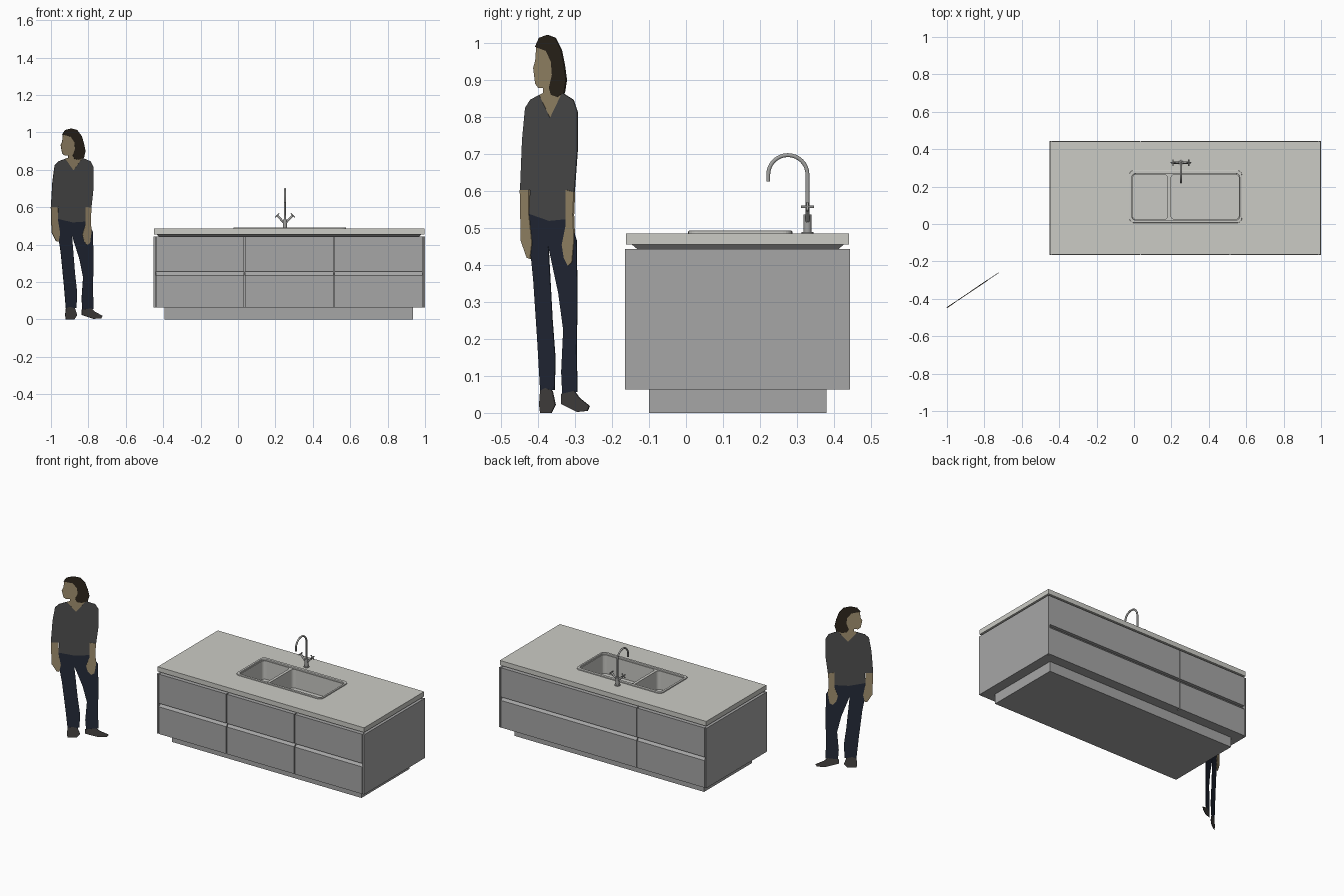
import bpy, bmesh, math
from mathutils import Vector

if "Cube" in bpy.data.objects:
    bpy.data.objects.remove(bpy.data.objects["Cube"], do_unlink=True)


def material(name, r, g, b):
    mat = bpy.data.materials.new(name)
    mat.use_nodes = True
    mat.diffuse_color = (r, g, b, 1)
    mat.node_tree.nodes["Principled BSDF"].inputs["Base Color"].default_value = (r, g, b, 1)
    return mat


CABINET = material("cabinet grey", .38, .38, .38)
STONE = material("worktop stone", .6, .6, .56)
STEEL = material("sink steel", .58, .58, .55)
CHROME = material("tap chrome", .36, .36, .35)
SWEATER = material("charcoal knit", .08, .08, .08)
DENIM = material("dark denim", .018, .024, .042)
SKIN = material("skin", .36, .28, .16)
HAIR = material("dark brown hair", .027, .02, .012)
LEATHER = material("shoe leather", .065, .06, .058)


def finish(name, bm, mat):
    bmesh.ops.recalc_face_normals(bm, faces=bm.faces)
    mesh = bpy.data.meshes.new(name)
    bm.to_mesh(mesh)
    bm.free()
    mesh.materials.append(mat)
    obj = bpy.data.objects.new(name, mesh)
    bpy.context.collection.objects.link(obj)
    return obj


def select(obj):
    bpy.ops.object.select_all(action='DESELECT')
    obj.select_set(True)
    bpy.context.view_layer.objects.active = obj


def prism(name, points, depth, mat):
    """Extrude a closed outline along the depth vector."""
    bm = bmesh.new()
    face = bm.faces.new([bm.verts.new(p) for p in points])
    new = bmesh.ops.extrude_face_region(bm, geom=[face], use_keep_orig=True)["geom"]
    bmesh.ops.translate(bm, vec=depth, verts=[v for v in new if isinstance(v, bmesh.types.BMVert)])
    return finish(name, bm, mat)


def box(name, xs, ys, zs, mat, corner=0):
    """Box between limits, optionally with rounded vertical corners."""
    bm = bmesh.new()
    bmesh.ops.create_cube(bm, size=1)
    for v in bm.verts:
        v.co = [lim[0] if c < 0 else lim[1] for c, lim in zip(v.co, (xs, ys, zs))]
    if corner:
        upright = [e for e in bm.edges if abs(e.verts[0].co.z - e.verts[1].co.z) > 1e-4]
        bmesh.ops.bevel(bm, geom=upright, offset=corner, segments=5, profile=.5, affect='EDGES')
    return finish(name, bm, mat)


def cut(target, cutter):
    select(target)
    mod = target.modifiers.new("opening", 'BOOLEAN')
    mod.operation, mod.solver, mod.object = 'DIFFERENCE', 'EXACT', cutter
    bpy.ops.object.modifier_apply(modifier=mod.name)


def tube(name, path, radius, mat):
    curve = bpy.data.curves.new(name, 'CURVE')
    curve.dimensions = '3D'
    curve.bevel_depth, curve.bevel_resolution, curve.use_fill_caps = radius, 3, True
    spline = curve.splines.new('POLY')
    spline.points.add(len(path) - 1)
    for point, co in zip(spline.points, path):
        point.co = (*co, 1)
    curve.materials.append(mat)
    obj = bpy.data.objects.new(name, curve)
    bpy.context.collection.objects.link(obj)
    select(obj)
    bpy.ops.object.convert(target='MESH')
    bpy.ops.object.shade_smooth_by_angle(angle=math.radians(40))
    return obj


# Cabinet body: plinth, carcass, end panels
LEFT, RIGHT, FRONT, BACK = -.452, 1, -.165, .443
BASE, TOP, PANEL, GAP, THICK = .063, .442, .01, .003, .02
box("plinth", (-.393, .936), (-.1, .38), (0, BASE), CABINET)
carcass = box("carcass", (LEFT + PANEL, RIGHT - PANEL), (FRONT + THICK, BACK - THICK), (BASE, TOP), CABINET)
for side, x in (("right", LEFT), ("left", RIGHT - PANEL)):
    box(side + "_end_panel", (x, x + PANEL), (FRONT, BACK), (BASE, TOP), CABINET)


# Drawer fronts, with a sloped finger grip on top of the lower ones
def drawers(name, x0, x1, face_y, inward):
    back_y, grip, split = face_y + inward * THICK, .235, .257
    depth = Vector((x1 - x0 - 2 * GAP, 0, 0))
    lower = [(face_y, BASE), (face_y, grip), (back_y, split), (back_y, BASE)]
    upper = [(face_y, split), (face_y, TOP), (back_y, TOP), (back_y, split)]
    for level, outline in (("lower", lower), ("upper", upper)):
        prism(f"{name}_{level}_drawer", [(x0 + GAP, y, z) for y, z in outline], depth, CABINET)


inner0, inner1 = LEFT + PANEL, RIGHT - PANEL
third = (inner1 - inner0) / 3
for i, place in enumerate(("right", "middle", "left")):
    drawers("front_" + place, inner0 + i * third, inner0 + (i + 1) * third, FRONT, 1)
drawers("back_narrow", inner0, inner0 + third, BACK, -1)
drawers("back_wide", inner0 + third, inner1, BACK, -1)

# Tapered neck below the worktop
neck = box("worktop_neck", (-.435, .98), (-.147, .427), (TOP, .455), CABINET)
for v in neck.data.vertices:
    if v.co.z < .45:
        v.co.x += .013 if v.co.x < 0 else -.013
        v.co.y += .016 if v.co.y < 0 else -.016
worktop = box("worktop", (-.45, .998), (-.162, .44), (.455, .485), STONE)

# Sink: rim, basin block and two hollow bowls
basin_x, basin_y = (-.016, .57), (.016, .276)
opening = box("opening_cutter", basin_x, basin_y, (.345, .6), STEEL)
for part in (worktop, neck, carcass):
    cut(part, opening)
basin = box("sink_basin", basin_x, basin_y, (.345, .482), STEEL)
rim = box("sink_rim", (-.025, .577), (.006, .287), (.48, .492), STEEL, .025)
rim_hole = box("rim_cutter", (-.011, .565), (.021, .269), (.4, .6), STEEL, .02)
cut(rim, rim_hole)
bevel = rim.modifiers.new("soft edge", 'BEVEL')
bevel.width, bevel.segments = .003, 2
cutters = [opening, rim_hole]
for place, xs, drain_x in (("small", (-.007, .18), .1), ("large", (.198, .561), .286)):
    bowl = box(place + "_bowl_cutter", xs, (.025, .265), (.365, .6), STEEL, .02)
    cut(basin, bowl)
    cutters.append(bowl)
    tube(place + "_drain", [(drain_x, .11, .364), (drain_x, .11, .368)], .022, STEEL)
for cutter in cutters:
    bpy.data.objects.remove(cutter, do_unlink=True)

# Tap: base, body, swan neck spout and two cross handles
tap = Vector((.251, .328, 0))
up = lambda z: tap + Vector((0, 0, z))
tube("tap_base", [up(.485), up(.489)], .017, CHROME)
tube("tap_body", [up(.485), up(.535)], .011, CHROME)
bend = .053
arc = [up(.643) + Vector((0, bend * (math.cos(a) - 1), bend * math.sin(a)))
       for a in (math.pi * i / 16 for i in range(17))]
tube("tap_spout", [up(.53)] + arc + [arc[-1] - Vector((0, 0, .018))], .0055, CHROME)
for side, s in (("right", -1), ("left", 1)):
    end = up(.556) + Vector((s * .042, 0, 0))
    tube(side + "_tap_arm", [up(.512), end], .006, CHROME)
    for label, bar in (("cross", Vector((0, .017, 0))), ("tilted", Vector((s * .011, 0, -.011)))):
        tube(f"{side}_{label}_handle", [end - bar, end + bar], .0035, CHROME)


# Flat standing figure, turned at an angle
def plate(name, outline, thick, mat):
    unit, slope = .0027, 1.48
    normal = Vector((1, -slope, 0)).normalized() * thick
    points = [Vector((unit * slope * u - 1, unit * u - .447, unit * v)) - normal / 2 for u, v in outline]
    return prism("figure_" + name, points, normal, mat)


plate("sweater", [(19, 318), (30, 295), (42, 320), (53, 313), (57, 301), (57, 263), (54, 221), (47, 223),
                  (49, 194), (29, 192), (9, 199), (10, 223), (0, 223), (2, 273), (5, 305), (10, 313)],
      .003, SWEATER)
plate("head", [(16, 366), (15, 352), (13, 345), (15, 329), (18, 325), (23, 325), (23, 320), (19, 318),
               (30, 295), (42, 320), (35, 323), (32, 353), (25, 368)], .002, SKIN)
plate("hair", [(15, 366), (19, 375), (27, 378), (35, 375), (41, 363), (44, 348), (46, 333), (44, 320),
               (37, 316), (31, 318), (29, 325), (32, 338), (31, 351), (26, 362)], .004, HAIR)
plate("right_hand", [(0, 223), (9, 223), (9, 198), (12, 170), (10, 154), (7, 155), (1, 172)], .005, SKIN)
plate("left_hand", [(46, 223), (54, 221), (53, 198), (54, 173), (52, 151), (48, 147), (44, 155), (42, 168),
                    (46, 188)], .005, SKIN)
plate("jeans", [(9, 199), (29, 192), (49, 194), (56, 173), (57, 113), (56, 63), (57, 21), (42, 19),
                (41, 41), (43, 83), (38, 120), (28, 167), (32, 93), (35, 53), (34, 23), (20, 21),
                (17, 73), (13, 133), (8, 183)], .002, DENIM)
plate("right_shoe", [(20, 22), (25, 25), (32, 22), (35, 8), (31, 0), (20, 0), (19, 8)], .003, LEATHER)
plate("left_shoe", [(41, 19), (54, 22), (59, 15), (69, 7), (67, 2), (57, 1), (41, 9)], .003, LEATHER)
